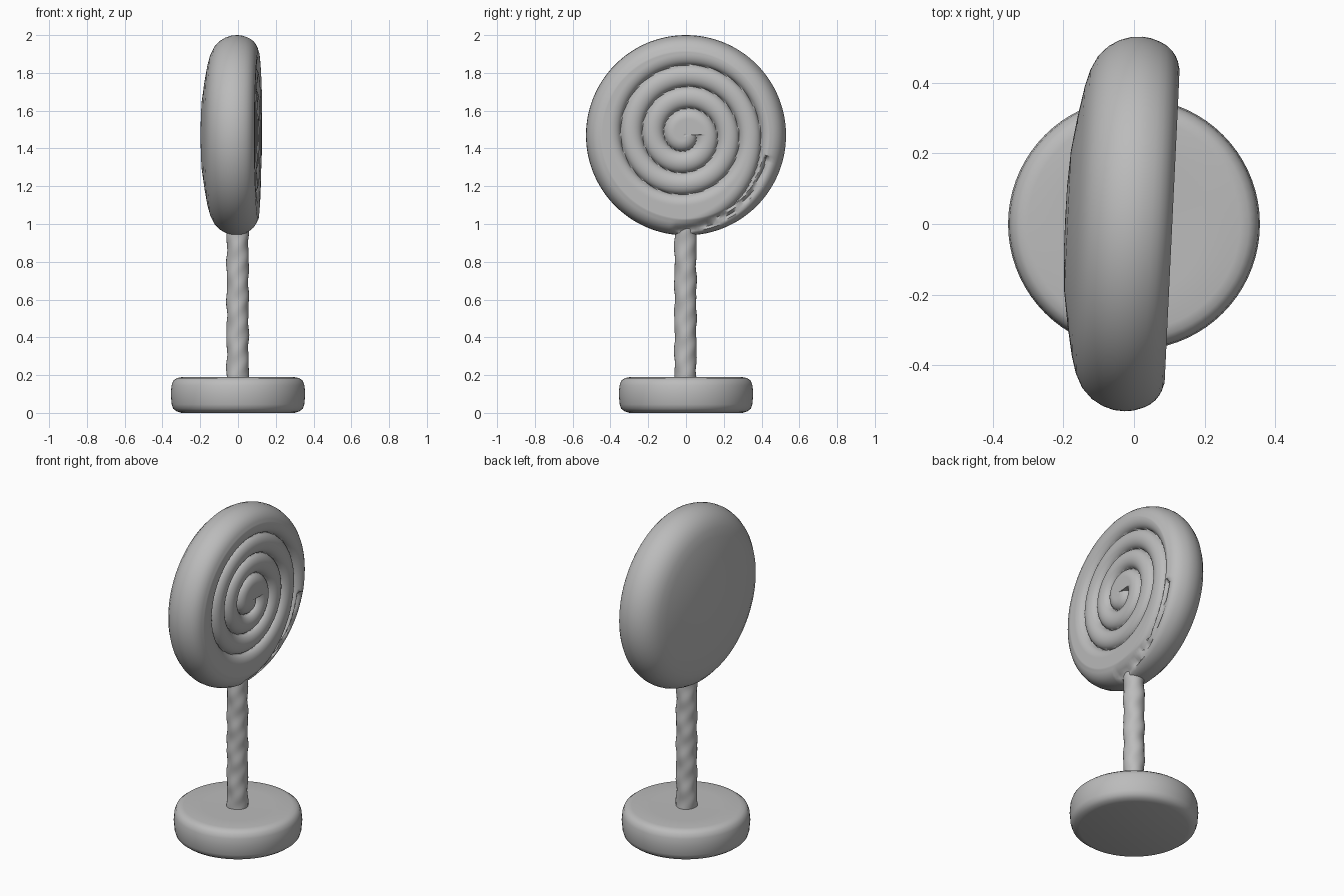
import bpy, bmesh, math

if "Cube" in bpy.data.objects:
    bpy.data.objects.remove(bpy.data.objects["Cube"])

grey = bpy.data.materials.new("plain grey")
grey.diffuse_color = (0.5, 0.5, 0.5, 1)
grey.use_nodes = True
grey.node_tree.nodes["Principled BSDF"].inputs["Base Color"].default_value = grey.diffuse_color


def lathe(name, profile, segments, place):
    """Spin (radius, height) pairs; place(r, angle, h) gives each point."""
    bm = bmesh.new()
    rings = []
    for r, h in profile:
        if r == 0:
            rings.append([bm.verts.new(place(0, 0, h))] * segments)
        else:
            rings.append([bm.verts.new(place(r, 2 * math.pi * i / segments, h))
                          for i in range(segments)])
    for a, b in zip(rings, rings[1:]):
        for i in range(segments):
            j = (i + 1) % segments
            corners = list(dict.fromkeys([a[i], a[j], b[j], b[i]]))
            bm.faces.new(corners)
    bmesh.ops.recalc_face_normals(bm, faces=bm.faces)
    mesh = bpy.data.meshes.new(name)
    bm.to_mesh(mesh)
    bm.free()
    mesh.materials.append(grey)
    obj = bpy.data.objects.new(name, mesh)
    bpy.context.collection.objects.link(obj)
    bpy.ops.object.select_all(action='DESELECT')
    obj.select_set(True)
    bpy.context.view_layer.objects.active = obj
    bpy.ops.object.shade_smooth_by_angle(angle=math.radians(50))
    return obj


def upright(r, a, h):
    return (r * math.cos(a), r * math.sin(a), h)


# Round base with softened rims
base = [(0, 0.005), (0.30, 0.005), (0.325, 0.008), (0.343, 0.022), (0.351, 0.045),
        (0.356, 0.10), (0.352, 0.145), (0.343, 0.170), (0.325, 0.184), (0.30, 0.189),
        (0.2, 0.188), (0, 0.186)]
lathe("base", [(r, h if h > 0.006 else 0) for r, h in base], 72, upright)


# Stick with a slightly lumpy surface
def lumpy(r, a, h):
    bump = 0.0022 * math.sin(2 * a + 34 * h) + 0.0015 * math.sin(3 * a - 57 * h)
    x, y, z = upright(r + bump, a, h)
    return (x - 0.002, y - 0.003, z)


lathe("stick", [(0.058, 0.16 + 0.012 * i) for i in range(72)], 24, lumpy)

# Candy disc: a lathe lying along x, with a spiral groove on the +x face
PITCH = 0.115


def groove_depth(r, a):
    phase = (-a) % (2 * math.pi)          # clockwise from +y
    turn = phase / (2 * math.pi)
    lines = [0.17 + PITCH * (turn + k) for k in (-1, 0, 1)]
    if turn < 0.27:                       # tail swings out to the rim
        lines += [0.40 + 0.10 * (turn / 0.25) ** 1.5]
    if 0.04 < turn < 0.27:                # second crease beside the tail
        lines += [0.44 + 0.07 * (turn / 0.25) ** 1.5]
    near = min(abs(r - line) for line in lines if line > 0.03)
    t = max(0, 1 - near / (PITCH / 2))
    return 0.045 * (1 - math.sqrt(1 - t * t))


YAW = 0.048


def candy_point(r, a, h):
    if h > 0.05:
        h -= groove_depth(r, a) * min(1, (h - 0.05) / 0.04)
    x, y = h, r * math.cos(a)
    return (x * math.cos(YAW) + y * math.sin(YAW) - 0.002,
            y * math.cos(YAW) - x * math.sin(YAW),
            1.47 + r * math.sin(a))


back = [(0, -0.193), (0.1, -0.192), (0.2, -0.186), (0.3, -0.171), (0.38, -0.156),
        (0.43, -0.142), (0.47, -0.122), (0.50, -0.093), (0.518, -0.062),
        (0.528, -0.030), (0.530, 0.0), (0.527, 0.025), (0.518, 0.052),
        (0.508, 0.071), (0.495, 0.086), (0.48, 0.097), (0.465, 0.104), (0.45, 0.108)]
front = [(0.445 - 0.005 * i, 0.110) for i in range(89)] + [(0, 0.105)]
lathe("candy", back + front, 180, candy_point)
